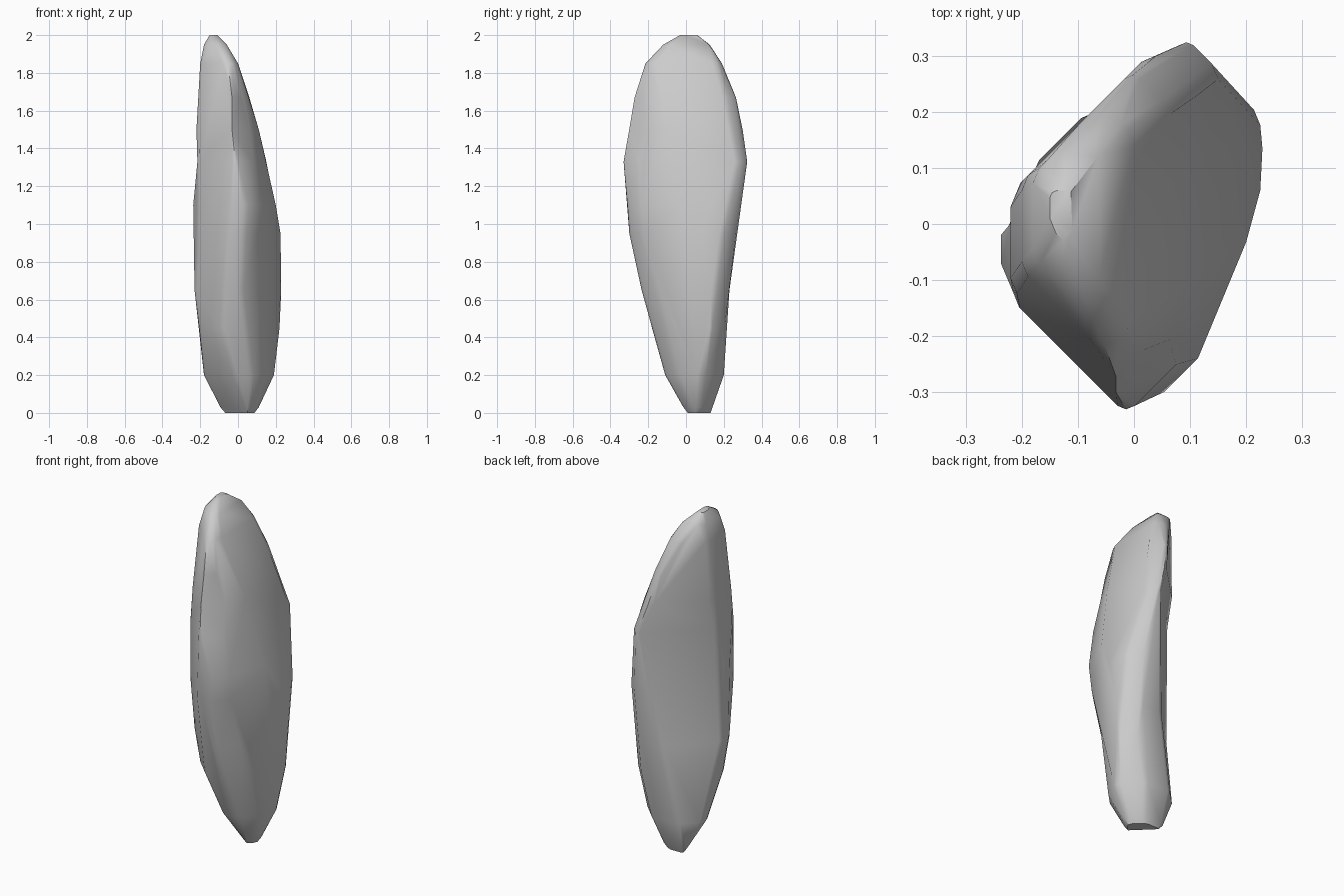
import bpy, bmesh, math

if "Cube" in bpy.data.objects:
    bpy.data.objects.remove(bpy.data.objects["Cube"])

# Chipped upright stone: at each height, how far it reaches in eight
# compass directions (0, 45, ... 315 degrees counter-clockwise from +x),
# then the reach at 337.5 degrees, where a broad chip is split off
LEVELS = [
    (0.00, (.09, .11, .13, .14, .08, -.04, .00, .03), .08),
    (0.03, (.11, .13, .14, .16, .10, -.02, .02, .05), .10),
    (0.20, (.19, .20, .20, .20, .18, .09, .11, .13), .152),
    (0.45, (.225, .25, .215, .18, .205, .19, .18, .155), .155),
    (0.65, (.232, .265, .23, .16, .23, .22, .235, .18), .16),
    (0.95, (.225, .295, .275, .16, .235, .25, .30, .235), .185),
    (1.10, (.20, .30, .295, .165, .237, .255, .31, .25), .197),
    (1.33, (.15, .30, .33, .168, .215, .25, .335, .23), .165),
    (1.50, (.11, .25, .30, .195, .22, .235, .315, .19), .137),
    (1.67, (.06, .19, .27, .195, .212, .215, .295, .17), .10),
    (1.85, (.00, .11, .19, .195, .20, .20, .215, .125), .06),
    (1.95, (-.06, .05, .125, .19, .18, .17, .12, .03), .00),
    (2.00, (-.11, -.03, .06, .15, .15, .11, .04, -.06), .00),
]
# Furthest reach at the in-between directions 22.5, 67.5, ... 337.5
CAPS = (.282, .348, .281, .215, .246, .32, .3075, .197)
STEP = math.pi / 8
C, S = math.cos(STEP), math.sin(STEP)


def outline(reach, chip):
    """Corners of the sixteen-sided section with the given reaches."""
    h = []
    for k in range(8):
        corner = (reach[k] + reach[(k + 1) % 8]) / (2 * C)
        h += [reach[k], min(corner - 0.006, CAPS[k])]
    h[15] = min(h[15], chip)
    for _ in range(30):  # trim reaches that neighbours already cut off
        for k in range(16):
            h[k] = min(h[k], (h[k - 1] + h[(k + 1) % 16]) / (2 * C))
    pts = []
    for k in range(16):
        a = k * STEP
        t = (h[(k + 1) % 16] - h[k] * C) / S  # slide along side k
        pts.append((h[k] * math.cos(a) - t * math.sin(a),
                    h[k] * math.sin(a) + t * math.cos(a)))
    return pts


# Loft the sections
bm = bmesh.new()
rings = [[bm.verts.new((x, y, z)) for x, y in outline(r, c)]
         for z, r, c in LEVELS]
for lo, hi in zip(rings, rings[1:]):
    for k in range(16):
        j = (k + 1) % 16
        bm.faces.new((lo[k], lo[j], hi[j], hi[k]))
bm.faces.new(rings[0][::-1])
bm.faces.new(rings[-1])

# Clean up tiny sides and merge nearly flat neighbours into broad chips
bmesh.ops.remove_doubles(bm, verts=bm.verts, dist=0.008)
bmesh.ops.triangulate(bm, faces=bm.faces)
bmesh.ops.dissolve_limit(bm, angle_limit=math.radians(4),
                         verts=bm.verts, edges=bm.edges)
bmesh.ops.recalc_face_normals(bm, faces=bm.faces)

mesh = bpy.data.meshes.new("standing_stone")
bm.to_mesh(mesh)
bm.free()
stone = bpy.data.objects.new("standing_stone", mesh)
bpy.context.collection.objects.link(stone)
bpy.context.view_layer.objects.active = stone
stone.select_set(True)
bpy.ops.object.shade_smooth_by_angle(angle=math.radians(35))
